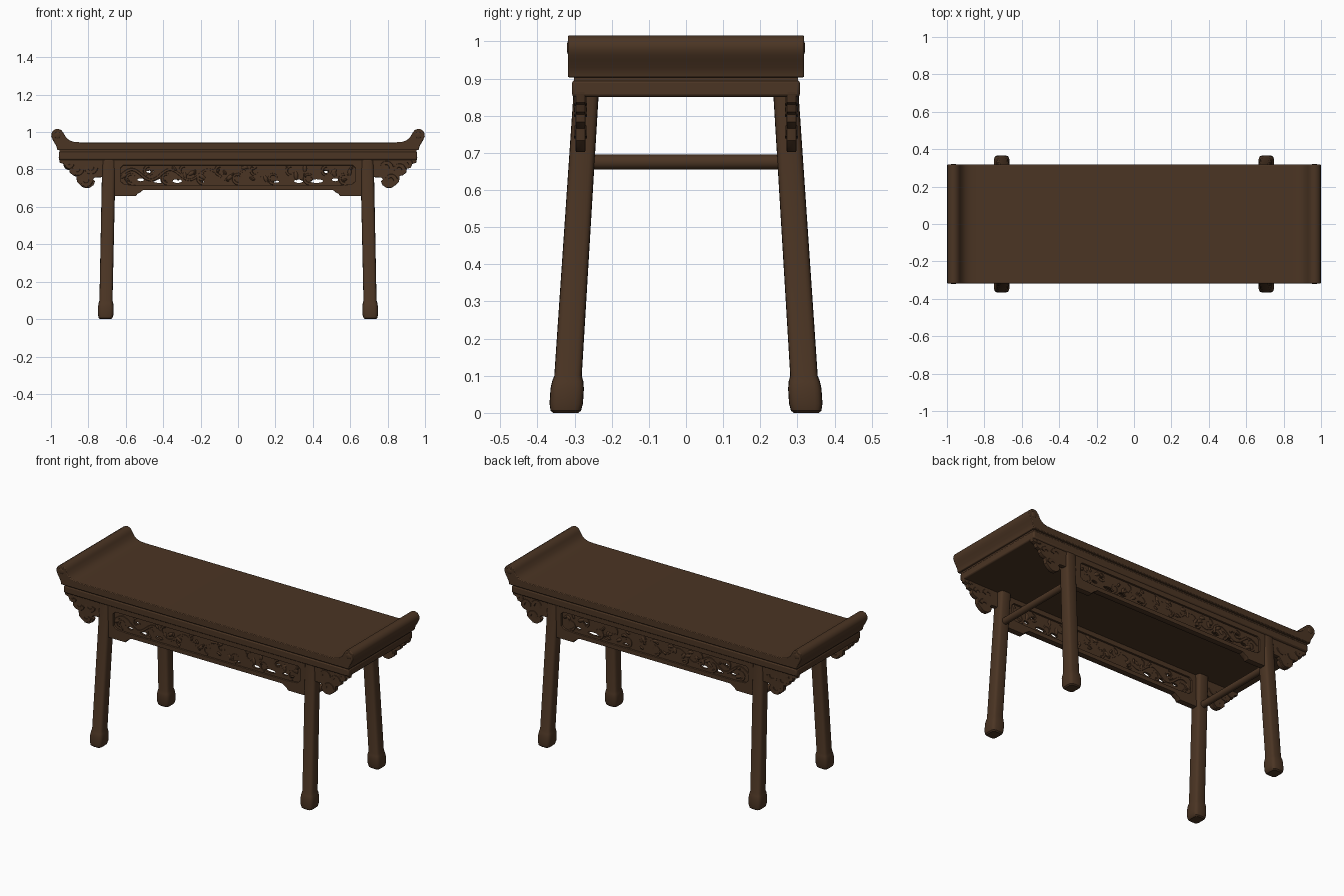
import bpy, bmesh, random
from math import sin, cos, pi, copysign
from mathutils import Vector, Matrix

random.seed(4)
if "Cube" in bpy.data.objects:
    bpy.data.objects.remove(bpy.data.objects["Cube"])

wood = bpy.data.materials.new("dark_brown_wood")
wood.use_nodes = True
wood.diffuse_color = (0.07, 0.035, 0.017, 1)
bsdf = wood.node_tree.nodes["Principled BSDF"]
bsdf.inputs["Base Color"].default_value = wood.diffuse_color
bsdf.inputs["Roughness"].default_value = 0.6


def add_mesh(name, mesh):
    mesh.materials.clear()
    mesh.materials.append(wood)
    mesh.shade_smooth()
    mesh.set_sharp_from_angle(angle=0.6)
    obj = bpy.data.objects.new(name, mesh)
    bpy.context.collection.objects.link(obj)
    return obj


def finish(name, bm, bevel=0):
    bmesh.ops.recalc_face_normals(bm, faces=bm.faces)
    mesh = bpy.data.meshes.new(name)
    bm.to_mesh(mesh)
    bm.free()
    obj = add_mesh(name, mesh)
    if bevel:
        mod = obj.modifiers.new("soft_edges", "BEVEL")
        mod.width, mod.segments, mod.limit_method = bevel, 2, "ANGLE"
    return obj


def box(name, size, loc, bevel=0.006):
    bm = bmesh.new()
    bmesh.ops.create_cube(bm, size=1)
    bmesh.ops.transform(bm, matrix=Matrix.Translation(loc) @ Matrix.Diagonal((*size, 1)), verts=bm.verts)
    return finish(name, bm, bevel)


def loft(name, rings):
    bm = bmesh.new()
    rows = [[bm.verts.new(p) for p in ring] for ring in rings]
    n = len(rows[0])
    for a, b in zip(rows, rows[1:]):
        for i in range(n):
            j = (i + 1) % n
            bm.faces.new((a[i], a[j], b[j], b[i]))
    bm.faces.new(rows[0])
    bm.faces.new(rows[-1])
    return finish(name, bm)


def curve_mesh(name, splines, y=0, flat=0, bevel=0):
    """Filled plate (flat > 0) or round strands from x, z point lists."""
    cu = bpy.data.curves.new(name, "CURVE")
    cu.dimensions = "2D" if flat else "3D"
    cu.bevel_depth = bevel
    cu.bevel_resolution = 1
    if flat:
        cu.fill_mode = "BOTH"
        cu.extrude = flat / 2 - bevel
    else:
        cu.fill_mode = "FULL"
        cu.use_fill_caps = True
    for pts in splines:
        sp = cu.splines.new("POLY")
        sp.points.add(len(pts) - 1)
        sp.use_cyclic_u = bool(flat)
        for k, (p, (x, z)) in enumerate(zip(sp.points, pts)):
            p.co = (x, z, 0, 1)
            if not flat:
                p.radius = 1.1 - 0.6 * k / len(pts)
    tmp = bpy.data.objects.new(name, cu)
    bpy.context.collection.objects.link(tmp)
    bpy.context.view_layer.update()
    mesh = bpy.data.meshes.new_from_object(tmp.evaluated_get(bpy.context.evaluated_depsgraph_get()))
    bpy.data.objects.remove(tmp)
    mesh.transform(Matrix.Translation((0, y, 0)) @ Matrix.Rotation(pi / 2, 4, "X"))
    return add_mesh(name, mesh)


def ellipse(x, z, rx, rz, n=12):
    return [(x + rx * cos(2 * pi * i / n), z + rz * sin(2 * pi * i / n)) for i in range(n)]


def spiral(x, z, r, start, turn, n=20):
    return [(x + r * (1 - .8 * i / n) * cos(start + turn * i / n * 8),
             z + r * (1 - .8 * i / n) * sin(start + turn * i / n * 8)) for i in range(n)]


def leaves(name, spots, y):
    """Carved leaves: squashed, turned balls given as x, z, length, angle."""
    bm = bmesh.new()
    for x, z, r, a in spots:
        m = (Matrix.Translation((x, y, z)) @ Matrix.Rotation(a, 4, "Y")
             @ Matrix.Diagonal((r, .013, r * .5, 1)))
        bmesh.ops.create_uvsphere(bm, u_segments=10, v_segments=6, radius=1, matrix=m)
    return finish(name, bm)


# Table top with upturned scroll ends, extruded across the depth
end = [(.84, .945), (.875, .947), (.9, .955), (.918, .97), (.93, .99)]
end += [(.965 + .034 * cos(a), .983 + .034 * sin(a)) for a in [pi * (.85 - .15 * i) for i in range(8)]]
end += [(.986, .95), (.974, .93), (.968, .915), (.966, .903)]
profile = end + [(-x, z) for x, z in reversed(end)]
bm = bmesh.new()
face = bm.faces.new([bm.verts.new((x, -.318, z)) for x, z in profile])
ext = bmesh.ops.extrude_face_region(bm, geom=[face])
bmesh.ops.translate(bm, vec=(0, .636, 0), verts=[v for v in ext["geom"] if isinstance(v, bmesh.types.BMVert)])
finish("table_top", bm, .004)

# Stepped moulding under the top
box("moulding_neck", (1.91, .604, .03), (0, 0, .898), 0)
box("moulding", (1.916, .614, .045), (0, 0, .873), .008)

# Splayed legs: section centre and half widths by height
leg_steps = [(0, .03, .034), (.006, .037, .041), (.025, .042, .045), (.065, .042, .045),
             (.085, .039, .042), (.1, .035, .037), (.86, .036, .034)]
for sx, side in ((1, "left"), (-1, "right")):
    for sy, depth in ((-1, "front"), (1, "back")):
        rings = []
        for z, hx, hy in leg_steps:
            cx, cy = .708 - .021 * z, .324 - .064 * z
            ring = []
            for i in range(20):
                c, s = cos(2 * pi * i / 20), sin(2 * pi * i / 20)
                ring.append((sx * (cx + hx * copysign(abs(c) ** .5, c)),
                             sy * (cy + hy * copysign(abs(s) ** .5, s)), z))
            rings.append(ring)
        loft(f"{depth}_{side}_leg", rings)

    # Oval stretcher between front and back legs
    rings = [[(sx * .694 + .019 * cos(2 * pi * i / 16), y, .675 + .02 * sin(2 * pi * i / 16))
              for i in range(16)] for y in (-.27, .27)]
    loft(f"{side}_stretcher", rings)

    # Carved buttons at the scroll ends
    for sy, depth in ((-1, "front"), (1, "back")):
        bm = bmesh.new()
        bmesh.ops.create_uvsphere(bm, u_segments=12, v_segments=6, radius=1, matrix=Matrix.Translation(
            (sx * .965, sy * .317, .983)) @ Matrix.Diagonal((.018, .004, .018, 1)))
        finish(f"{depth}_{side}_scroll_button", bm)

# Carved aprons and end brackets on front and back
half = [(.66, .86), (.66, .66), (.548, .66), (.54, .672), (.525, .68), (.51, .692)]
apron = half + [(-x, z) for x, z in reversed(half)]
frame_window = [(.615, .825), (.63, .81), (.63, .735), (.61, .718), (.54, .712)]
frame_window += [(-x, z) for x, z in reversed(frame_window)]
hole_spots = [(.42, .738, .036, .010), (.325, .738, .025, .010), (.47, .79, .02, .008),
              (.52, .745, .018, .008), (.2, .735, .02, .006)]
bracket = [(.72, .86), (.955, .86), (.95, .838), (.93, .832), (.922, .812), (.9, .806), (.897, .785),
           (.88, .772), (.862, .768), (.858, .735), (.84, .718), (.82, .705), (.795, .705), (.775, .718),
           (.768, .735), (.778, .748), (.768, .76), (.72, .762)]

for sy, depth in ((-1, "front"), (1, "back")):
    y = sy * .284
    curve_mesh(f"{depth}_apron_frame", [apron, frame_window], y, .036, .003)
    holes = [ellipse(s * x, z, rx, rz) for x, z, rx, rz in hole_spots for s in (-1, 1)]
    panel = [(.64, .835), (.64, .7), (-.64, .7), (-.64, .835)]
    curve_mesh(f"{depth}_apron_panel", [panel] + holes, y, .014)

    # Winding vine with curled tendrils and leaves
    vine = [(-.62 + 1.24 * i / 90, .772 + .028 * sin(i * .42)) for i in range(91)]
    strands, spots = [vine], []
    for k in range(13):
        x = -.57 + k * .095
        up = 1 if k % 2 else -1
        strands.append(spiral(x, .772 + up * .018, .03, up * pi / 2, up))
        for _ in range(3):
            spots.append((x + random.uniform(-.045, .045), .772 + random.uniform(-.036, .042),
                          random.uniform(.015, .028), random.uniform(0, pi)))
    spots = [s for s in spots if not any(abs(abs(s[0]) - h[0]) < h[2] + .01 and abs(s[1] - h[1]) < .022
                                         for h in hole_spots)]
    curve_mesh(f"{depth}_apron_vine", strands, y, 0, .011)
    leaves(f"{depth}_apron_leaves", spots, y)

    # Scalloped brackets outside the legs
    for s, side in ((1, "left"), (-1, "right")):
        curve_mesh(f"{depth}_{side}_bracket", [[(s * x, z) for x, z in bracket]], y, .026, .003)
        curls = [spiral(s * x, z, r, 0, s) for x, z, r in
                 ((.815, .742, .028), (.86, .8, .026), (.905, .83, .018), (.79, .81, .03))]
        curve_mesh(f"{depth}_{side}_bracket_curls", curls, y, 0, .018)
